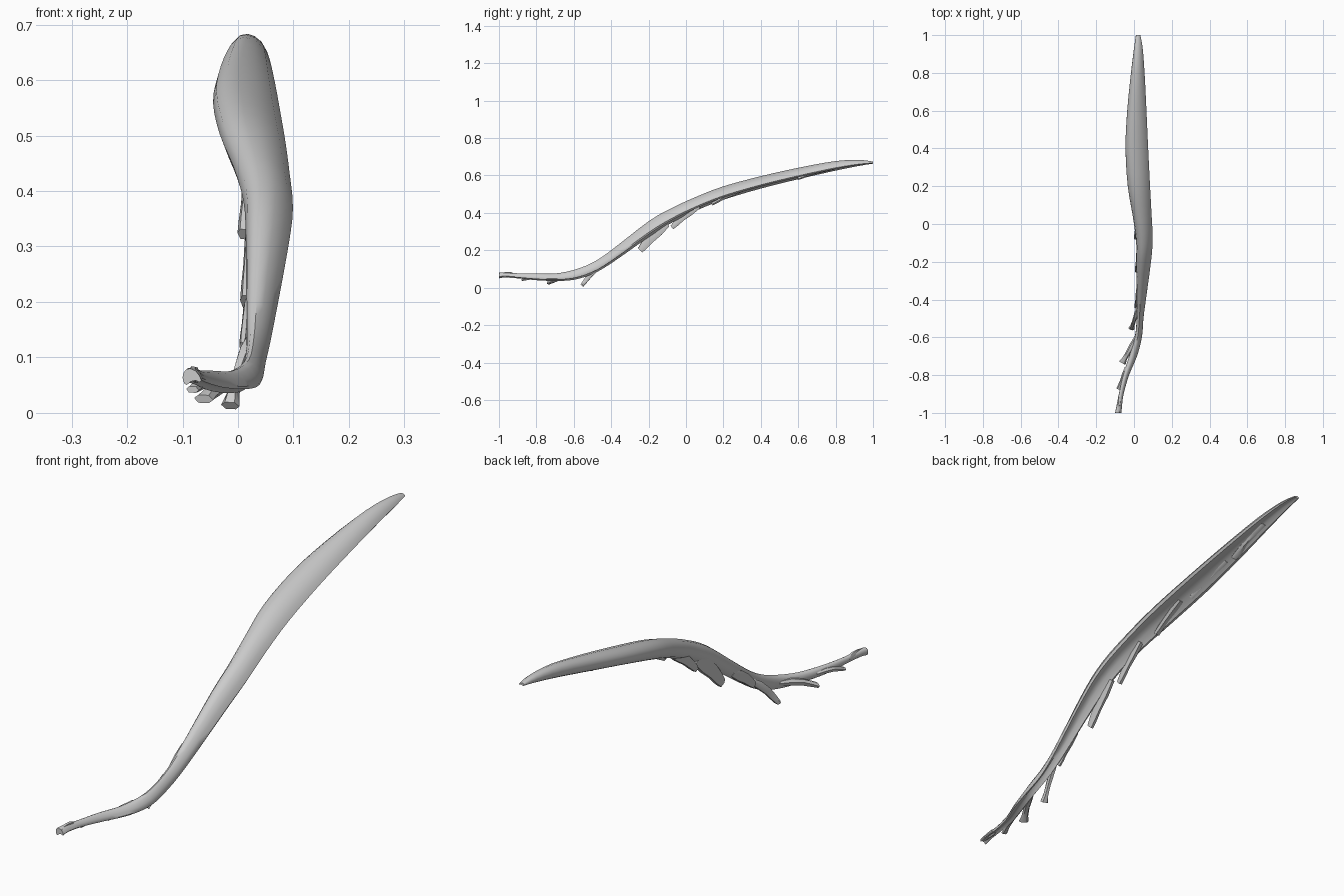
import bpy
import bmesh
from mathutils import Vector


def loft(name, rings):
    """Skin a list of equal-length rings and cap both ends."""
    bm = bmesh.new()
    rows = [[bm.verts.new(p) for p in ring] for ring in rings]
    n = len(rows[0])
    for a, b in zip(rows, rows[1:]):
        for i in range(n):
            j = (i + 1) % n
            bm.faces.new((a[i], a[j], b[j], b[i]))
    bm.faces.new(rows[0][::-1])
    bm.faces.new(rows[-1])
    bmesh.ops.recalc_face_normals(bm, faces=bm.faces)
    me = bpy.data.meshes.new(name)
    bm.to_mesh(me)
    bm.free()
    ob = bpy.data.objects.new(name, me)
    bpy.context.collection.objects.link(ob)
    bpy.ops.object.select_all(action='DESELECT')
    ob.select_set(True)
    bpy.context.view_layer.objects.active = ob
    bpy.ops.object.shade_smooth_by_angle(angle=0.8)
    return ob


def smooth_rows(rows, steps):
    """Catmull-Rom interpolation through rows of numbers."""
    out = []
    for i in range(len(rows) - 1):
        p0, p1 = rows[max(i - 1, 0)], rows[i]
        p2, p3 = rows[i + 1], rows[min(i + 2, len(rows) - 1)]
        for s in range(steps):
            t = s / steps
            out.append([b + 0.5 * t * (c - a + t * (2*a - 5*b + 4*c - d + t * (3*(b - c) + d - a)))
                        for a, b, c, d in zip(p0, p1, p2, p3)])
    return out + [list(rows[-1])]


# Main band: y, left x, right x, top z, bottom z
stations = [
    (-1.00, -0.100, -0.066, 0.080, 0.050),
    (-0.97, -0.094, -0.064, 0.082, 0.054),
    (-0.90, -0.080, -0.055, 0.077, 0.050),
    (-0.80, -0.058, -0.026, 0.076, 0.040),
    (-0.70, -0.026, 0.016, 0.076, 0.036),
    (-0.60, 0.004, 0.042, 0.095, 0.042),
    (-0.50, 0.014, 0.050, 0.134, 0.073),
    (-0.40, 0.014, 0.063, 0.200, 0.130),
    (-0.20, 0.014, 0.090, 0.355, 0.270),
    (-0.08, 0.010, 0.099, 0.424, 0.345),
    (0.05, -0.008, 0.093, 0.484, 0.410),
    (0.20, -0.033, 0.085, 0.542, 0.470),
    (0.40, -0.045, 0.075, 0.596, 0.530),
    (0.60, -0.036, 0.066, 0.641, 0.580),
    (0.80, -0.016, 0.056, 0.677, 0.626),
    (0.93, 0.000, 0.046, 0.683, 0.652),
    (1.00, 0.010, 0.034, 0.674, 0.663),
]
# Cross-section: domed sheet sloping down to the right, keel under the left side
profile = [(0, .45), (.05, .75), (.2, .95), (.4, 1), (.65, .88), (.88, .6),
           (1, .3), (.93, .17), (.7, .28), (.45, .22), (.22, 0), (.08, .12)]
rings = [[(xl + u * (xr - xl), y, zb + v * (zt - zb)) for u, v in profile]
         for y, xl, xr, zt, zb in smooth_rows(stations, 3)]
loft("muscle_band", rings)


def slip(name, root, tip, width, thick, flare):
    """Flattened tendon slip, broad at the root and flaring at its tip."""
    root, tip = Vector(root), Vector(tip)
    d = (tip - root).normalized()
    side = d.cross(Vector((0, 0, 1))).normalized()
    up = side.cross(d)
    shape = [(1, .2), (.5, .8), (-.6, .7), (-1, -.2), (-.5, -.8), (.6, -.7)]
    rings = []
    for t, w, h, sag in [(0, .9, .7, 0), (.3, 1, 1.3, .04), (.6, .8, 1.2, .05),
                         (.85, .9, 1, .02), (1, flare, .75, 0)]:
        c = root.lerp(tip, t) + up * sag * (tip - root).length
        rings.append([c + side * a * width * w + up * b * thick * h for a, b in shape])
    loft(name, rings)


# Lower finger-like slips, then the web-like ones on the underside
slips = [
    ((-.075, -.91, .064), (-.084, -.998, .068), .009, .014, 1.6),
    ((-.038, -.76, .055), (-.082, -.875, .042), .012, .010, 1.0),
    ((.015, -.60, .065), (-.062, -.735, .025), .015, .013, 1.3),
    ((.028, -.43, .14), (-.014, -.555, .013), .012, .015, 1.4),
    ((.028, -.10, .34), (.014, -.245, .200), .011, .028, .9),
    ((.025, .07, .435), (.010, -.075, .322), .012, .020, .9),
    ((.015, .30, .520), (.003, .14, .447), .016, .013, .9),
    ((-.005, .56, .585), (-.014, .34, .525), .020, .013, 1.0),
    ((.010, .80, .640), (-.002, .60, .583), .018, .012, .9),
]
for i, (root, tip, w, th, fl) in enumerate(slips):
    slip(f"tendon_slip_{i + 1}", root, tip, w, th, fl)

# Small side flap on the left edge near the bend
slip("side_flap", (.022, -.32, .205), (.009, -.44, .118), .008, .02, .8)
